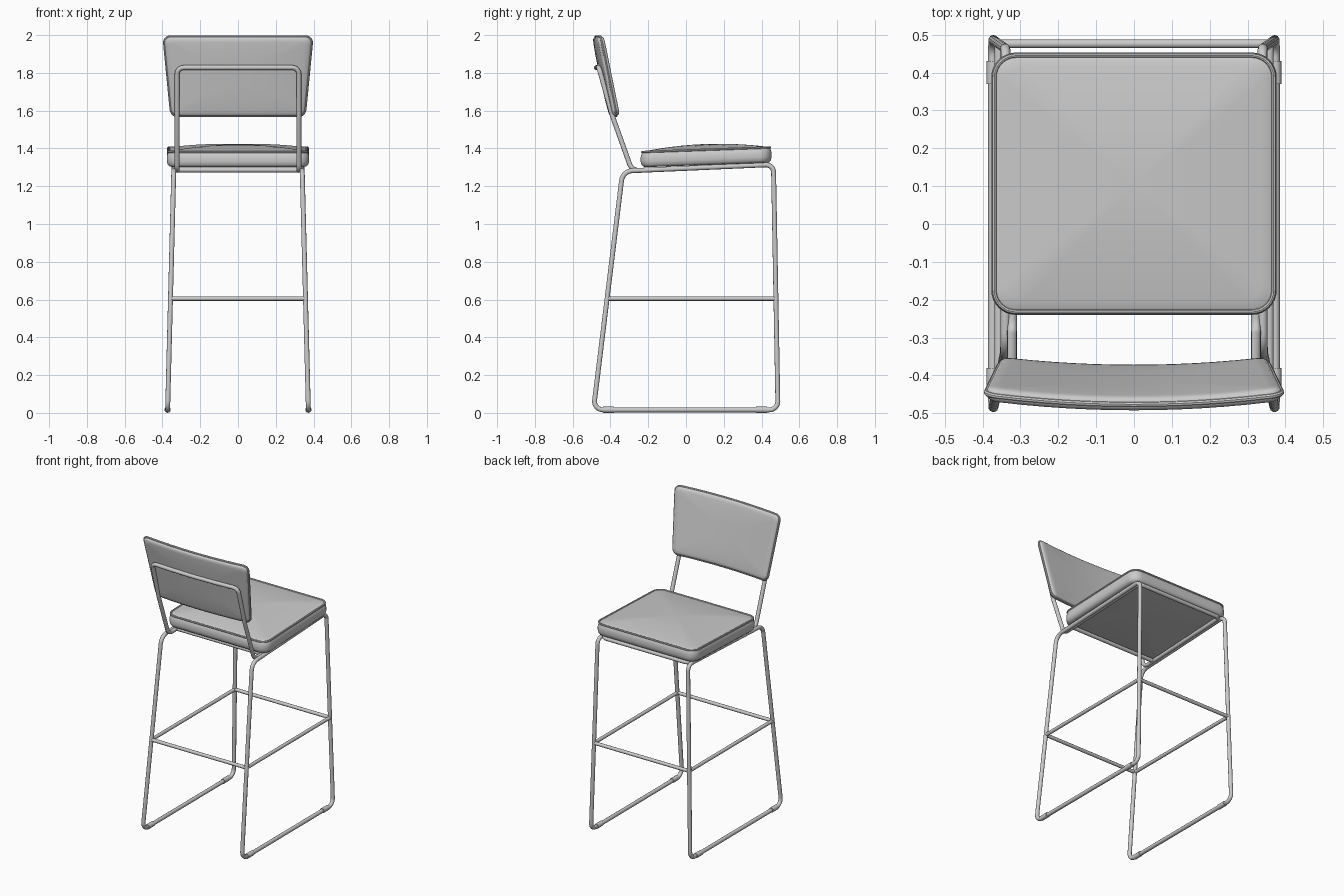
import bpy, bmesh, math
from mathutils import Vector

if "Cube" in bpy.data.objects:
    bpy.data.objects.remove(bpy.data.objects["Cube"])

R = 0.013  # tube radius


def finish(obj):
    bpy.ops.object.select_all(action='DESELECT')
    obj.select_set(True)
    bpy.context.view_layer.objects.active = obj
    if obj.type == 'CURVE':
        bpy.ops.object.convert(target='MESH')
    bpy.ops.object.shade_smooth_by_angle(angle=math.radians(40))
    return bpy.context.object


def fillet(pts, radii, closed, n=8):
    """Round the corners of a polyline."""
    out = []
    for i, p in enumerate(pts):
        r = radii[i]
        if r == 0 or (not closed and i in (0, len(pts) - 1)):
            out.append(p)
            continue
        a = (pts[i - 1] - p).normalized()
        b = (pts[(i + 1) % len(pts)] - p).normalized()
        half = a.angle(b) / 2
        t = r / math.tan(half)
        bis = (a + b).normalized()
        c = p + bis * (r / math.sin(half))
        u, v = (p + a * t) - c, (p + b * t) - c
        ang = u.angle(v)
        for k in range(n + 1):
            f = k / n
            out.append(c + (u * math.sin((1 - f) * ang) + v * math.sin(f * ang)) / math.sin(ang))
    return out


def tube(name, pts, radius=R, radii=None, closed=False, res=4):
    pts = [Vector(p) for p in pts]
    if radii:
        pts = fillet(pts, radii, closed)
    cu = bpy.data.curves.new(name, 'CURVE')
    cu.dimensions = '3D'
    cu.bevel_depth = radius
    cu.bevel_resolution = res
    cu.use_fill_caps = True
    sp = cu.splines.new('POLY')
    sp.points.add(len(pts) - 1)
    for q, p in zip(sp.points, pts):
        q.co = (*p, 1)
    sp.use_cyclic_u = closed
    ob = bpy.data.objects.new(name, cu)
    bpy.context.collection.objects.link(ob)
    return finish(ob)


def ring(hw, hh, r, n=8):
    """Rounded rectangle with subdivided straight sides."""
    out = []
    for k, (sx, sy) in enumerate([(1, 1), (-1, 1), (-1, -1), (1, -1)]):
        cx, cy = sx * (hw - r), sy * (hh - r)
        arc = [(cx + r * math.cos(math.pi / 2 * (k + i / n)),
                cy + r * math.sin(math.pi / 2 * (k + i / n))) for i in range(n + 1)]
        if out:
            out += bridge(out[-1], arc[0])
        out += arc
    return out + bridge(out[-1], out[0])


def bridge(a, b, n=12):
    return [(a[0] + (b[0] - a[0]) * i / n, a[1] + (b[1] - a[1]) * i / n) for i in range(1, n)]


def pad(name, hw, hh, r, profile, place):
    """Loft rings of (inset, scale, height), then bend them with place()."""
    bm = bmesh.new()
    loops = []
    for inset, s, w in profile:
        loops.append([bm.verts.new(place(x * s, y * s, w))
                      for x, y in ring(hw - inset, hh - inset, r - inset)])
    n = len(loops[0])
    for a, b in zip(loops, loops[1:]):
        for i in range(n):
            bm.faces.new((a[i], a[(i + 1) % n], b[(i + 1) % n], b[i]))
    for loop, w in ((loops[0], profile[0][2]), (loops[-1], profile[-1][2])):
        c = bm.verts.new(place(0, 0, w))
        for i in range(n):
            bm.faces.new((loop[i], loop[(i + 1) % n], c))
    bmesh.ops.recalc_face_normals(bm, faces=bm.faces)
    me = bpy.data.meshes.new(name)
    bm.to_mesh(me)
    bm.free()
    ob = bpy.data.objects.new(name, me)
    bpy.context.collection.objects.link(ob)
    return finish(ob)


def leg_x(z):
    return 0.373 - 0.033 * z / 1.28


def rail_z(y):
    return 1.28 + (y + 0.335) * 0.0439


# Sled side frames: closed bent-tube loops with floor glides
for sx, side in ((1, "right"), (-1, "left")):
    yz = [(-0.490, 0.016), (0.487, 0.016), (0.463, rail_z(0.463)), (-0.335, 1.28)]
    tube(f"side_frame_{side}", [(sx * leg_x(z), y, z) for y, z in yz],
         radii=[0.045, 0.045, 0.04, 0.06], closed=True)
    for y, end in ((0.40, "front"), (-0.41, "back")):
        tube(f"glide_{side}_{end}", [(sx * 0.373, y - 0.03, 0.0165), (sx * 0.373, y + 0.03, 0.0165)], 0.0165)

# Footrest ring
fz, fx = 0.605, leg_x(0.605)
for y, end in ((-0.418, "back"), (0.476, "front")):
    tube(f"footrest_{end}", [(-fx, y, fz), (fx, y, fz)], 0.0115)
for sx, side in ((1, "right"), (-1, "left")):
    tube(f"footrest_{side}", [(sx * fx, -0.418, fz), (sx * fx, 0.476, fz)], 0.0115)

# Back support tube: seat rails rising into a bowed hoop behind the backrest
half = [(0.322, 0.435, rail_z(0.435)), (0.322, -0.286, rail_z(-0.286)),
        (0.322, -0.389, 1.57), (0.322, -0.461, 1.828), (0.16, -0.470, 1.828)]
rad = [0.03, 0.05, 0.3, 0.035, 0]
tube("back_support", half + [(0, -0.474, 1.828)] + [(-x, y, z) for x, y, z in half[::-1]],
     radii=rad + [0] + rad[::-1], closed=True)
tube("seat_crossbar", [(-0.335, -0.2, rail_z(-0.2)), (0.335, -0.2, rail_z(-0.2))])


# Seat cushion with piping around the crowned top
def seat_place(x, y, w):
    y += 0.1065
    return Vector((x, y, 1.30 + (y + 0.24) * 0.036 + w))


prof = [(0.028, 1, 0), (0.014, 1, 0.003), (0.004, 1, 0.013), (0, 1, 0.03), (0, 1, 0.052),
        (0.004, 1, 0.07), (0.010, 1, 0.080), (0.018, 1, 0.084)]
prof += [(0.018, s, 0.084 + 0.027 * (1 - s ** 2)) for s in (0.94, 0.86, 0.75, 0.6, 0.4, 0.2, 0.08)]
pad("seat", 0.377, 0.3465, 0.065, prof, seat_place)
tube("seat_piping", [seat_place(x, y, 0.081) for x, y in ring(0.369, 0.3385, 0.057)],
     0.006, closed=True, res=2)


# Backrest cushion: tapered, bowed across its width and leaning back
def back_place(x, v, w):
    z = 1.782 + v
    x *= 1 + 0.055 * v / 0.21
    y = -0.432 - 0.215 * v + 0.024 * (x / 0.38) ** 2
    return Vector((x, y + w * 0.977, z + w * 0.21))


side_prof = [(0.001, 1, 0.006), (0.004, 1, 0.013), (0.012, 1, 0.018)]
side_prof += [(0.012, s, 0.018 + 0.006 * (1 - s ** 4)) for s in (0.93, 0.8, 0.6, 0.35, 0.12)]
prof = [(i, s, -w) for i, s, w in side_prof[::-1]] + side_prof
pad("backrest", 0.373, 0.21, 0.035, prof, back_place)
tube("backrest_piping", [back_place(x, v, 0) for x, v in ring(0.373, 0.21, 0.035)],
     0.007, closed=True, res=2)
